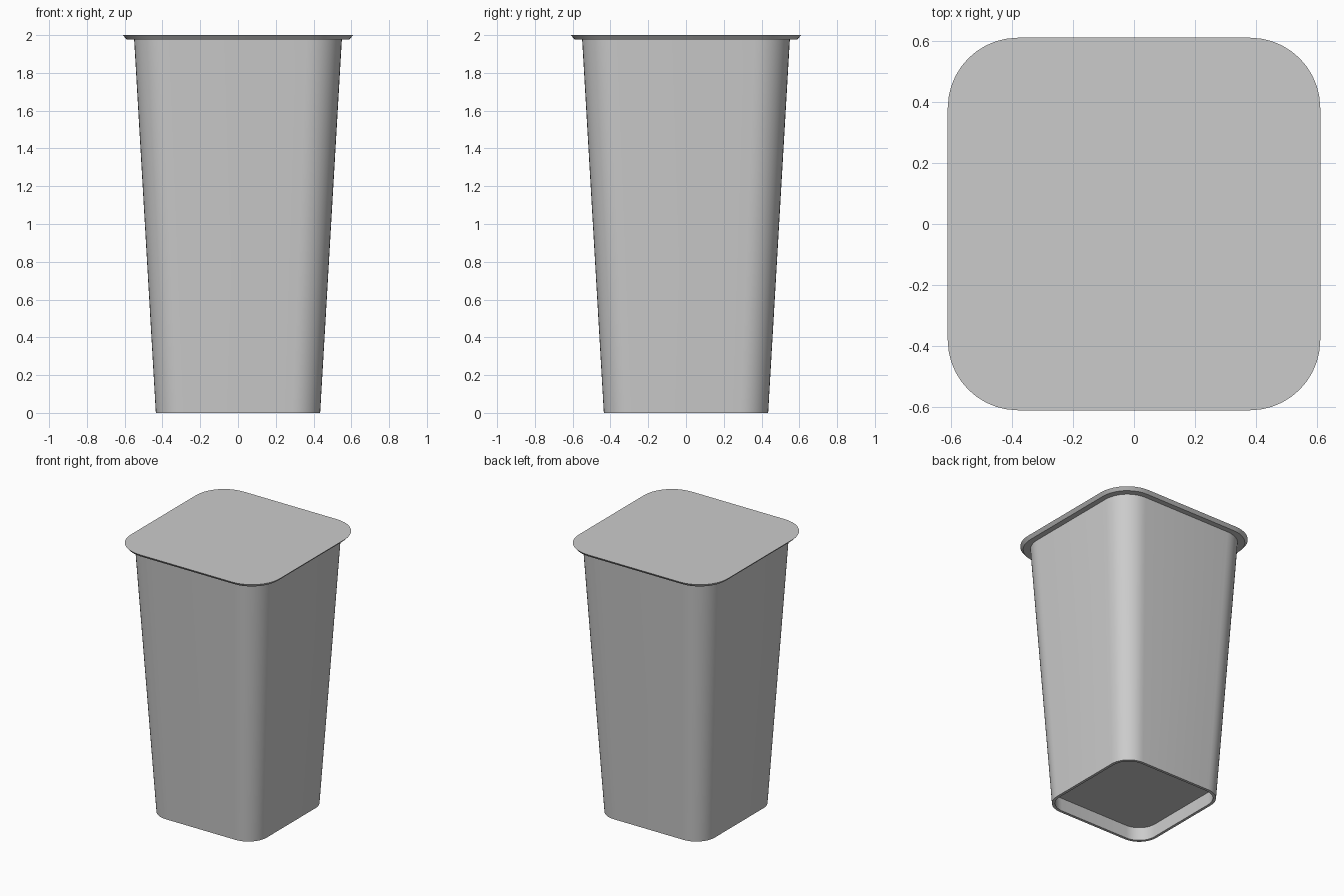
import bpy, bmesh, math

cube = bpy.data.objects.get("Cube")
if cube:
    bpy.data.objects.remove(cube)

STEPS = 10  # segments per rounded corner

grey = bpy.data.materials.new("plain grey")
grey.use_nodes = True
color = (0.6, 0.6, 0.6, 1)
grey.diffuse_color = color
grey.node_tree.nodes["Principled BSDF"].inputs["Base Color"].default_value = color


def rounded_square(half, radius, z):
    """Points of a rounded square, counter-clockwise."""
    points = []
    for corner in range(4):
        turn = corner * math.pi / 2
        middle = turn + math.pi / 4
        reach = (half - radius) * math.sqrt(2)
        for step in range(STEPS + 1):
            a = turn + step / STEPS * math.pi / 2
            points.append((reach * math.cos(middle) + radius * math.cos(a),
                           reach * math.sin(middle) + radius * math.sin(a), z))
    return points


def loft(name, sections):
    """Skin a stack of rounded squares and cap both ends."""
    bm = bmesh.new()
    rings = [[bm.verts.new(p) for p in rounded_square(*s)] for s in sections]
    for low, high in zip(rings, rings[1:]):
        for i in range(len(low)):
            j = (i + 1) % len(low)
            bm.faces.new((low[i], low[j], high[j], high[i]))
    bm.faces.new(rings[0][::-1])
    bm.faces.new(rings[-1])
    bmesh.ops.recalc_face_normals(bm, faces=bm.faces)
    mesh = bpy.data.meshes.new(name)
    bm.to_mesh(mesh)
    bm.free()
    mesh.materials.append(grey)
    obj = bpy.data.objects.new(name, mesh)
    bpy.context.collection.objects.link(obj)
    bpy.ops.object.select_all(action="DESELECT")
    obj.select_set(True)
    bpy.context.view_layer.objects.active = obj
    bpy.ops.object.shade_smooth_by_angle(angle=math.radians(30))
    return obj


# Tapered body: recessed floor, thin foot rim, then the outer wall
loft("tapered_body", [
    (0.42, 0.137, 0.10),
    (0.415, 0.132, 0.0),
    (0.435, 0.15, 0.0),
    (0.55, 0.19, 1.98),
])

# Thin lid with an outward sloping edge
loft("lid", [
    (0.59, 0.21, 1.978),
    (0.61, 0.23, 2.0),
])
